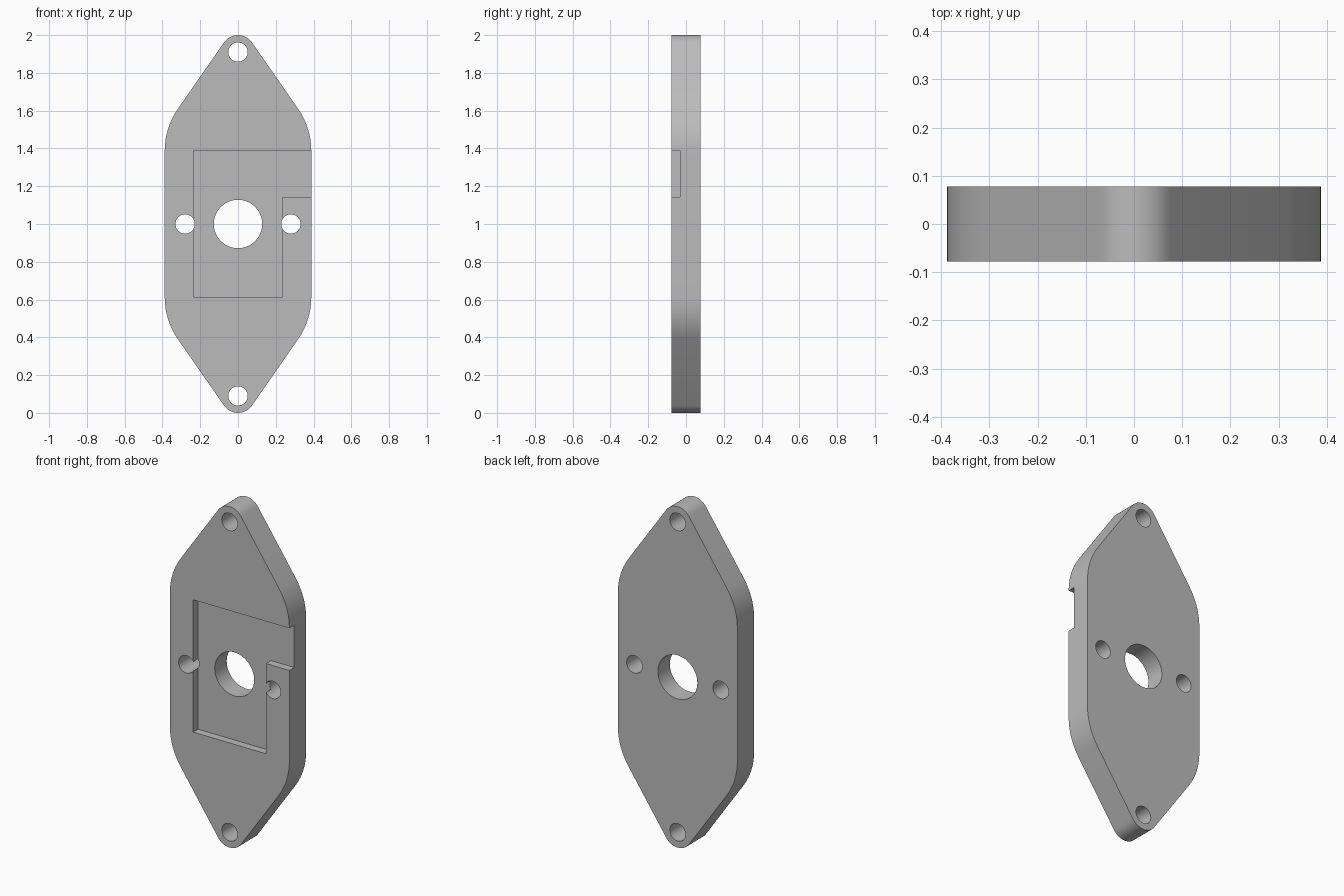
import bpy
import bmesh
from math import sin, cos, asin, pi, radians

cube = bpy.data.objects.get("Cube")
if cube:
    bpy.data.objects.remove(cube, do_unlink=True)

HALF_T = 0.078                  # half the plate thickness
SIDE_R, SIDE_Z = 0.388, 0.388   # shoulder arc radius, offset from the middle
TIP_R, TIP_Z = 0.09, 0.91       # tip arc radius, offset from the middle
POCKET_FLOOR = -0.033

gray = bpy.data.materials.new("plain gray")
gray.use_nodes = True
gray.diffuse_color = (0.5, 0.5, 0.5, 1)
gray.node_tree.nodes["Principled BSDF"].inputs["Base Color"].default_value = (0.5, 0.5, 0.5, 1)


def prism(name, outline, y0, y1):
    """Extrude an x-z outline from y0 to y1."""
    bm = bmesh.new()
    face = bm.faces.new([bm.verts.new((x, y0, z)) for x, z in outline])
    new = bmesh.ops.extrude_face_region(bm, geom=[face])["geom"]
    verts = [v for v in new if isinstance(v, bmesh.types.BMVert)]
    bmesh.ops.translate(bm, verts=verts, vec=(0, y1 - y0, 0))
    bmesh.ops.recalc_face_normals(bm, faces=bm.faces)
    mesh = bpy.data.meshes.new(name)
    bm.to_mesh(mesh)
    bm.free()
    mesh.materials.append(gray)
    obj = bpy.data.objects.new(name, mesh)
    bpy.context.collection.objects.link(obj)
    return obj


def arc(cx, cz, r, a0, a1, n):
    steps = [a0 + (a1 - a0) * i / n for i in range(n + 1)]
    return [(cx + r * cos(a), cz + r * sin(a)) for a in steps]


def circle(x, z, r):
    return arc(x, z, r, 0, 2 * pi, 48)[:-1]


# Plate outline: shoulder and tip arcs joined by their common tangents
tangent = asin((SIDE_R - TIP_R) / (TIP_Z - SIDE_Z))
quarter = arc(0, SIDE_Z, SIDE_R, 0, tangent, 8) + arc(0, TIP_Z, TIP_R, tangent, pi / 2, 8)
upper = quarter + [(-x, z) for x, z in reversed(quarter[:-1])]
outline = upper + [(-x, -z) for x, z in upper]
plate = prism("mounting_plate", [(x, z + 1) for x, z in outline], -HALF_T, HALF_T)

# Pocket with a channel that runs out through the left side
pocket = [(-0.236, 0.614), (0.236, 0.614), (0.236, 1.143),
          (0.5, 1.143), (0.5, 1.39), (-0.236, 1.39)]
cutters = [prism("pocket_cutter", pocket, -0.2, POCKET_FLOOR)]

# Centre bore, two side holes and two tip holes
holes = [(0, 1, 0.128)]
for s in (-1, 1):
    holes += [(s * 0.28, 1, 0.051), (0, 1 + s * TIP_Z, 0.051)]
cutters += [prism("hole_cutter", circle(*h), -0.2, 0.2) for h in holes]

bpy.ops.object.select_all(action="DESELECT")
plate.select_set(True)
bpy.context.view_layer.objects.active = plate
for cutter in cutters:
    cutter.hide_render = True
    mod = plate.modifiers.new("cut", "BOOLEAN")
    mod.operation = "DIFFERENCE"
    mod.solver = "EXACT"
    mod.object = cutter
    bpy.ops.object.modifier_apply(modifier=mod.name)
    bpy.data.objects.remove(cutter, do_unlink=True)

bpy.ops.object.shade_smooth_by_angle(angle=radians(30))
